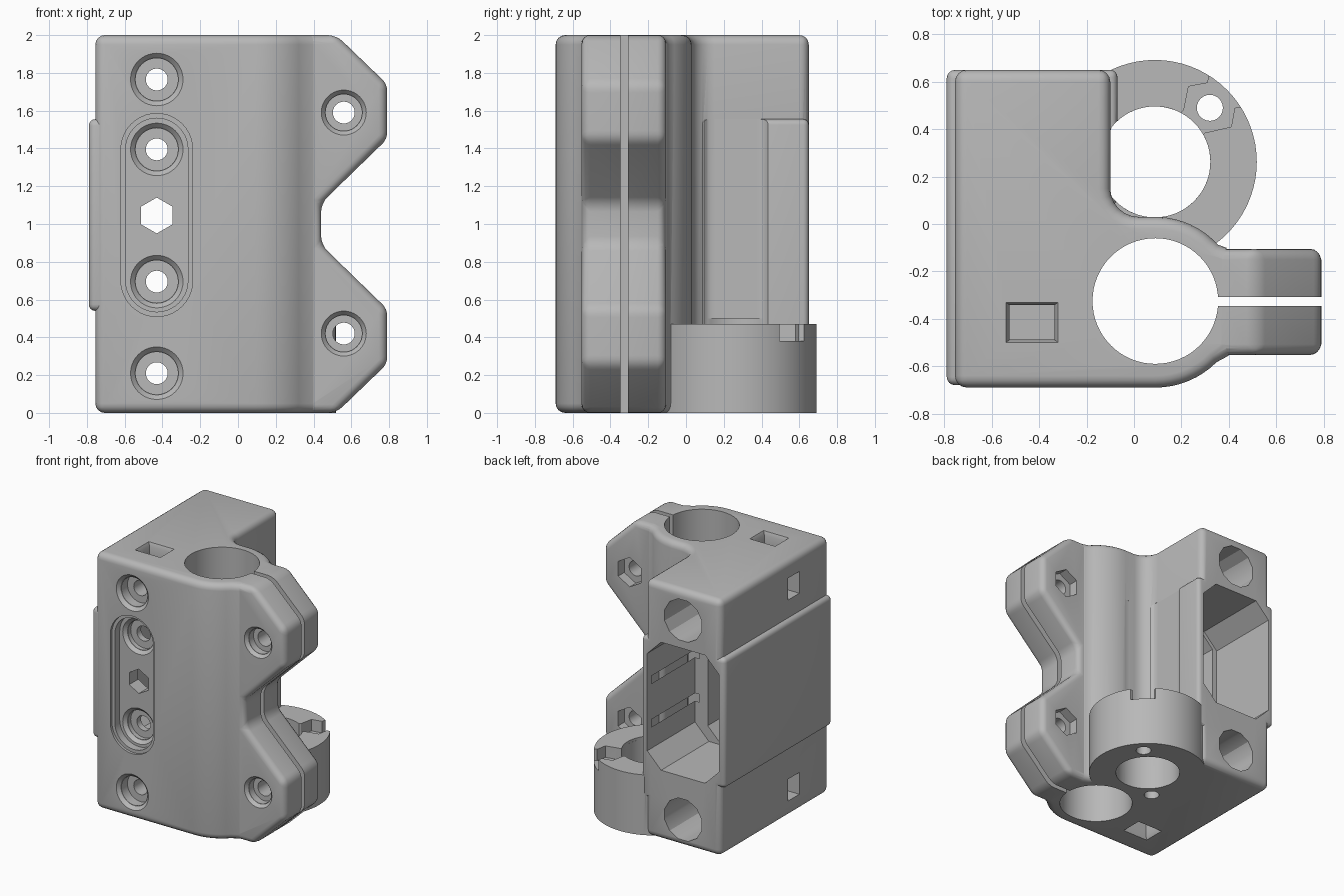
import bpy, bmesh, math
from mathutils import Vector

cube = bpy.data.objects.get("Cube")
if cube:
    bpy.data.objects.remove(cube, do_unlink=True)

grey = bpy.data.materials.new("plain_grey")
grey.use_nodes = True
tone = (0.48, 0.48, 0.48, 1)
grey.diffuse_color = tone
grey.node_tree.nodes["Principled BSDF"].inputs["Base Color"].default_value = tone

PLACE = {"x": lambda a, b, d: (d, a, b),
         "y": lambda a, b, d: (a, d, b),
         "z": lambda a, b, d: (a, b, d)}


def prism(name, axis, pts, lo, hi, bevel=0, taper=1):
    """Extrude a 2D outline along an axis; taper scales the far end."""
    bm = bmesh.new()
    mid = sum((Vector(p) for p in pts), Vector((0, 0))) / len(pts)
    ends = [mid + (Vector(p) - mid) * taper for p in pts]
    low = [bm.verts.new(PLACE[axis](*p, lo)) for p in pts]
    high = [bm.verts.new(PLACE[axis](*p, hi)) for p in ends]
    bm.faces.new(low)
    bm.faces.new(high)
    for i in range(len(pts)):
        j = (i + 1) % len(pts)
        bm.faces.new((low[i], low[j], high[j], high[i]))
    bmesh.ops.recalc_face_normals(bm, faces=bm.faces)
    mesh = bpy.data.meshes.new(name)
    bm.to_mesh(mesh)
    bm.free()
    ob = bpy.data.objects.new(name, mesh)
    bpy.context.collection.objects.link(ob)
    if bevel:
        mod = ob.modifiers.new("rounding", "BEVEL")
        mod.width, mod.segments = bevel, 4
        mod.limit_method, mod.angle_limit = "ANGLE", math.radians(40)
        mod.use_clamp_overlap = False
        bake(ob)
    return ob


def bake(ob):
    bpy.context.view_layer.update()
    done = ob.evaluated_get(bpy.context.evaluated_depsgraph_get())
    mesh = bpy.data.meshes.new_from_object(done)
    ob.modifiers.clear()
    ob.data = mesh


def combine(tool, operation="DIFFERENCE"):
    mod = body.modifiers.new("combine", "BOOLEAN")
    mod.object, mod.operation, mod.solver = tool, operation, "EXACT"
    bake(body)
    bpy.data.objects.remove(tool, do_unlink=True)


def arc(cx, cy, r, start, end, n):
    angles = [math.radians(start + (end - start) * i / n) for i in range(n + 1)]
    return [(cx + r * math.cos(a), cy + r * math.sin(a)) for a in angles]


def circle(cx, cy, r, n=40, turn=0):
    return arc(cx, cy, r, turn, turn + 360, n)[:-1]


def rect(a0, a1, b0, b1, c=0):
    if not c:
        return [(a0, b0), (a1, b0), (a1, b1), (a0, b1)]
    return [(a0 + c, b0), (a1 - c, b0), (a1, b0 + c), (a1, b1 - c),
            (a1 - c, b1), (a0 + c, b1), (a0, b1 - c), (a0, b0 + c)]


def stadium(cx, r, z0, z1):
    return arc(cx, z1 - r, r, 0, 180, 20) + arc(cx, z0 + r, r, 180, 360, 20)


def cut(axis, pts, lo, hi, taper=1):
    combine(prism("cutter", axis, pts, lo, hi, 0, taper))


ROD = (0.09, -0.325)
RING = (0.088, 0.262)
SCREW_X = -0.43

# Main block blended around the rod sleeve
outline = [(-0.755, -0.69)]
outline += arc(*ROD, 0.365, -90, -45, 8)
outline += [(0.4, -0.555), (0.42, -0.55), (0.42, -0.105), (0.39, -0.1)]
outline += arc(*ROD, 0.355, 42, 88, 8)
outline += arc(0.02, 0.15, 0.12, 270, 180, 6)
outline += [(-0.1, 0.65), (-0.755, 0.65)]
body = prism("rod_clamp_body", "z", outline, 0, 2, 0.05)

# Wider walls around the middle tunnel
combine(prism("left_bulge", "z", rect(-0.79, -0.4, -0.68, 0.65), 0.54, 1.555, 0.035), "UNION")
combine(prism("right_bulge", "z", rect(-0.4, -0.07, 0.08, 0.65), 0.3, 1.555, 0.03), "UNION")

# Two clamp ears joined by a neck
upper = [(0.44, 1.11), (0.79, 1.45), (0.79, 1.74), (0.52, 2)]
lower = [(x, 2 - z) for x, z in reversed(upper)]
ears = [(0.15, 0)] + lower + upper + [(0.15, 2)]
combine(prism("clamp_ears", "y", ears, -0.552, -0.105, 0.045), "UNION")

# Short ring behind the sleeve
combine(prism("back_ring", "z", circle(*RING, 0.43, 72), 0, 0.47), "UNION")

# Rod bore, ring bore and clamp slit
cut("z", circle(*ROD, 0.265, 64), -0.1, 2.1)
cut("z", circle(*RING, 0.234, 64), -0.1, 0.5)
cut("z", [(max(x, -0.1), y) for x, y in circle(*RING, 0.2341, 64)], 0.45, 1.56)
cut("y", rect(0.3, 1, -0.1, 2.1), -0.346, -0.308)

# Ring screw holes and the nut notch in its top
for x, y, top in ((0.32, 0.49, 0.6), (-0.143, 0.03, 0.4)):
    cut("z", circle(x, y, 0.055, 24), -0.1, top)
notch = [(0.15, 0.42), (0.21, 0.48), (0.23, 0.58), (0.31, 0.595), (0.34, 0.72),
         (0.55, 0.51), (0.425, 0.49), (0.41, 0.41), (0.3, 0.385), (0.24, 0.33)]
cut("z", notch, 0.38, 0.6)

# Tunnel open at the back, narrowing beside the rod
cut("y", rect(-0.74, -0.12, 0.545, 1.545, 0.12), 0.06, 0.8)
cut("y", rect(-0.7, -0.23, 0.545, 1.545, 0.12), -0.5, 0.1)

# Front recess with a stepped rim
cut("y", stadium(SCREW_X, 0.19, 0.51, 1.585), -0.8, -0.67)
cut("y", stadium(SCREW_X, 0.165, 0.535, 1.56), -0.8, -0.61)


def screw_hole(x, z, front, r, depth, back):
    """Chamfered counterbore with a narrower hole through to the back."""
    cut("y", circle(x, z, r), front - 0.001, front + 0.025, 0.82)
    cut("y", circle(x, z, r * 0.8), front - 0.01, front + depth)
    cut("y", circle(x, z, 0.058, 24), front, back)


# Front screws: outer pair and recessed pair
for z in (0.21, 1.765):
    screw_hole(SCREW_X, z, -0.69, 0.14, 0.1, 0.1)
    cut("y", circle(SCREW_X, z, 0.165, 12, 15), -0.08, 0.8)
for z in (0.695, 1.395):
    screw_hole(SCREW_X, z, -0.61, 0.14, 0.06, -0.4)
cut("y", circle(SCREW_X, 1.045, 0.095, 6, 30), -0.8, -0.4)

# Ear screws with hexagonal nut traps behind
for z in (0.42, 1.59):
    screw_hole(0.56, z, -0.552, 0.12, 0.08, 0)
    cut("y", circle(0.56, z, 0.115, 6, 30), -0.18, 0.0)

# Rectangular nut slots on the top, bottom and outer side
for face, away in ((2, -1), (0, 1)):
    cut("z", rect(-0.54, -0.32, -0.5, -0.33), face - away * 0.001, face + away * 0.03, 0.85)
    cut("z", rect(-0.525, -0.335, -0.488, -0.342), face - away * 0.05, face + away * 0.12)
for z in (0.21, 1.78):
    cut("x", rect(-0.32, -0.18, z - 0.085, z + 0.085), -0.8, -0.64)

# Raised rails along the tunnel wall
for z in (0.86, 1.2):
    combine(prism("tunnel_rail", "y", rect(-0.16, -0.11, z - 0.03, z + 0.03), 0.05, 0.6), "UNION")

body.data.materials.clear()
body.data.materials.append(grey)
for p in body.data.polygons:
    p.material_index = 0
bpy.ops.object.select_all(action="DESELECT")
body.select_set(True)
bpy.context.view_layer.objects.active = body
bpy.ops.object.shade_smooth_by_angle(angle=math.radians(30))
